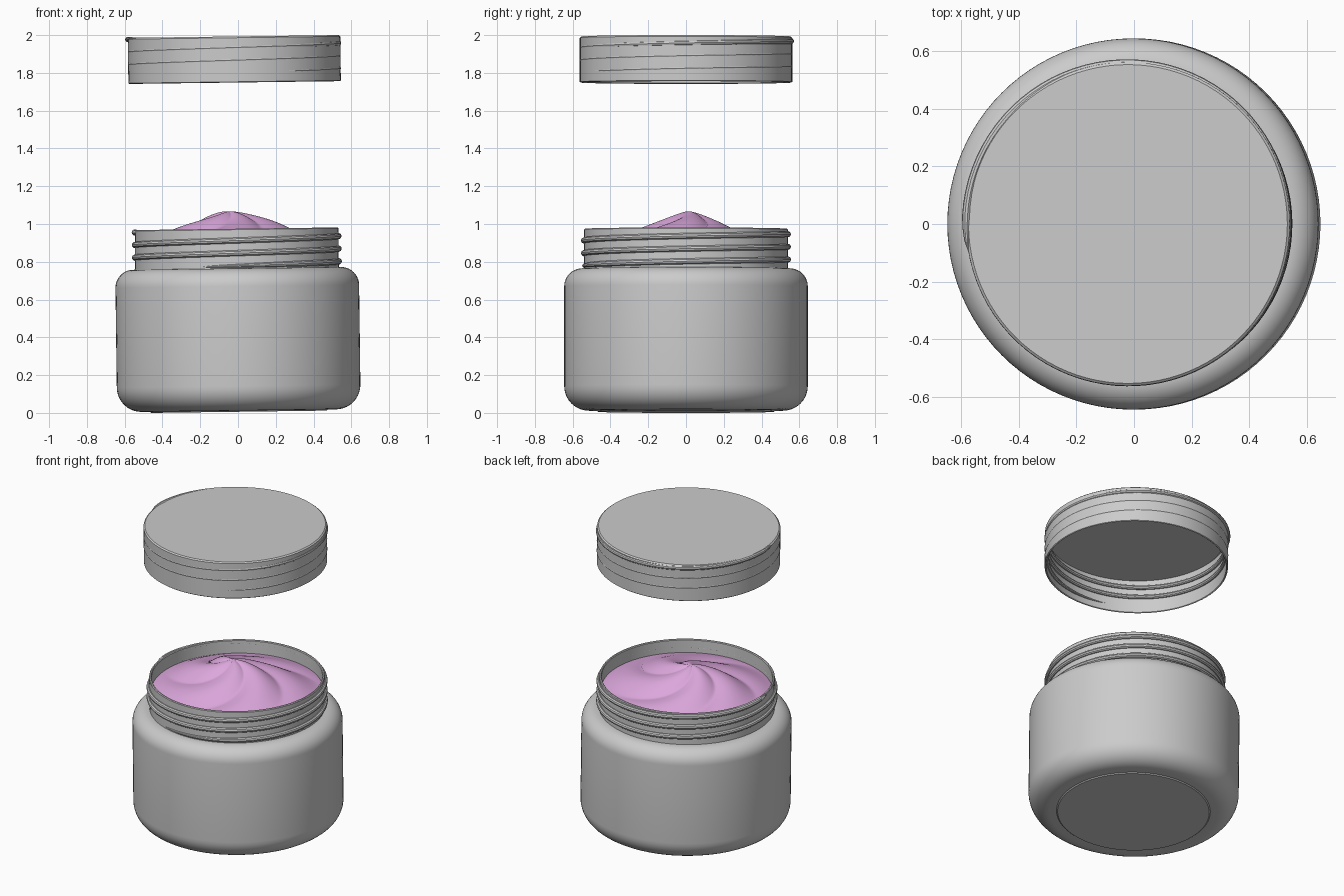
import bpy, bmesh
from math import sin, cos, pi, radians, hypot

if "Cube" in bpy.data.objects:
    bpy.data.objects.remove(bpy.data.objects["Cube"])

SIDES = 96
TILT = -0.0131


def material(name, rgb):
    mat = bpy.data.materials.new(name)
    mat.use_nodes = True
    mat.diffuse_color = (*rgb, 1)
    mat.node_tree.nodes["Principled BSDF"].inputs["Base Color"].default_value = (*rgb, 1)
    return mat


grey = material("light grey", (0.6, 0.6, 0.6))
pink = material("cream pink", (0.72, 0.39, 0.72))


def skin(name, rings, mat):
    """Join a row of closed rings into one smooth, slightly leaning surface."""
    bm = bmesh.new()
    rows = [[bm.verts.new(p) for p in ring] for ring in rings]
    for a, b in zip(rows, rows[1:]):
        n = len(a)
        for i in range(n):
            j = (i + 1) % n
            bm.faces.new((a[i], a[j], b[j], b[i]))
    bmesh.ops.remove_doubles(bm, verts=bm.verts, dist=1e-5)
    bmesh.ops.recalc_face_normals(bm, faces=bm.faces)
    mesh = bpy.data.meshes.new(name)
    bm.to_mesh(mesh)
    bm.free()
    mesh.materials.append(mat)
    obj = bpy.data.objects.new(name, mesh)
    bpy.context.collection.objects.link(obj)
    obj.rotation_euler = (0, TILT, 0)
    obj.location.x = 0.005
    bpy.ops.object.select_all(action='DESELECT')
    obj.select_set(True)
    bpy.context.view_layer.objects.active = obj
    bpy.ops.object.shade_smooth_by_angle(angle=radians(35))
    return obj


def lathe(name, profile, mat):
    turns = [2 * pi * i / SIDES for i in range(SIDES)]
    return skin(name, [[(r * cos(t), r * sin(t), z) for t in turns] for r, z in profile], mat)


def arc(r, z, size, start, end, steps=10):
    angles = [radians(start + (end - start) * i / steps) for i in range(steps + 1)]
    return [(r + size * cos(a), z + size * sin(a)) for a in angles]


def thread(name, base, radius, thickness, flare=0.0):
    """Helical screw thread, pointed at both ends, optionally widening at the top."""
    steps, sides, start, sweep, pitch = 240, 10, 250, 1020, 0.067
    rings = []
    for i in range(steps + 1):
        u = i / steps
        t = radians(start + sweep * u)
        z = base + pitch * sweep * u / 360
        m = thickness * min(1, u / 0.06, (1 - u) / 0.012) ** 0.5
        major = radius + flare * max(0, (u - 0.75) / 0.25)
        ring = []
        for k in range(sides):
            a = 2 * pi * k / sides
            r = major + m * cos(a)
            ring.append((r * cos(t), r * sin(t), z + m * sin(a)))
        rings.append(ring)
    return skin(name, rings, grey)


# Jar: base, rounded body, shoulder, neck and inner wall
jar = [(0, 0.006), (0.465, 0.006), (0.472, 0.012)]
jar += arc(0.515, 0.142, 0.13, -90, 0)
jar += arc(0.55, 0.67, 0.095, 0, 90)
jar += [(0.539, 0.765), (0.539, 0.97), (0.535, 0.975), (0.528, 0.975), (0.524, 0.97),
        (0.524, 0.8), (0, 0.8)]
lathe("jar_body", jar, grey)
thread("neck_thread", 0.775, 0.54, 0.016)

# Lid: thin hollow cap floating above the jar
lid = [(0, 1.993), (0.554, 1.993), (0.5625, 1.986), (0.5625, 1.753), (0.557, 1.749),
       (0.552, 1.753), (0.552, 1.976), (0, 1.976)]
lathe("lid", lid, grey)
thread("lid_thread", 1.797, 0.5495, 0.0145, flare=0.014)

# Cream: swirled mound with folds that trail clockwise from the peak
FOLDS = 5
rings = []
for i in range(41):
    s = i / 40
    ring = []
    for j in range(SIDES * 2):
        t = pi * j / SIDES
        bump = sin(pi * s)
        fold = abs(sin(FOLDS / 2 * (t + 1.9 * s))) - 0.6
        z = 0.885 + 0.205 * (1.01 - hypot(s, 0.12))
        z += bump * (0.03 * fold - 0.025 * sin(t) ** 2)
        r = 0.525 * s
        ring.append((r * cos(t) - 0.04 * (1 - s), r * sin(t) + 0.015 * (1 - s), z))
    rings.append(ring)
skin("cream", rings, pink)
